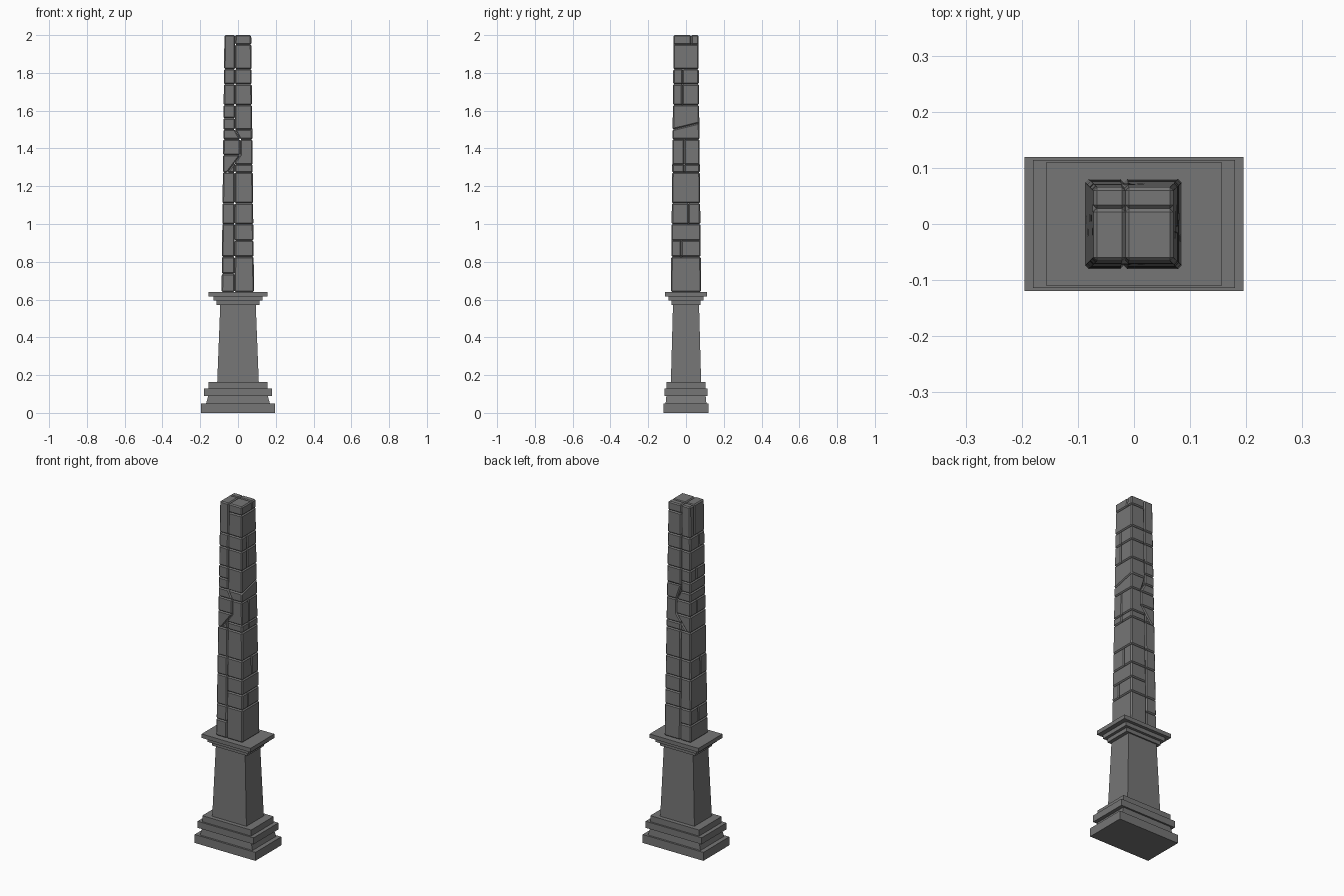
import bpy
import bmesh

cube = bpy.data.objects.get("Cube")
if cube:
    bpy.data.objects.remove(cube, do_unlink=True)

GREY = (0.18, 0.18, 0.18, 1)
stone_mat = bpy.data.materials.new("grey stone")
stone_mat.use_nodes = True
stone_mat.diffuse_color = GREY
stone_mat.node_tree.nodes["Principled BSDF"].inputs["Base Color"].default_value = GREY

SHAFT_BASE, TOP, SEAM = 0.64, 2.0, -0.2


def add_object(name, bm):
    bmesh.ops.recalc_face_normals(bm, faces=bm.faces)
    mesh = bpy.data.meshes.new(name)
    bm.to_mesh(mesh)
    bm.free()
    mesh.materials.append(stone_mat)
    obj = bpy.data.objects.new(name, mesh)
    bpy.context.collection.objects.link(obj)
    return obj


def loft(name, rings):
    """Closed solid through matching rings of points."""
    bm = bmesh.new()
    loops = [[bm.verts.new(p) for p in ring] for ring in rings]
    n = len(loops[0])
    for a, b in zip(loops, loops[1:]):
        for i in range(n):
            j = (i + 1) % n
            bm.faces.new((a[i], a[j], b[j], b[i]))
    bm.faces.new(loops[0][::-1])
    bm.faces.new(loops[-1])
    return add_object(name, bm)


def rectangle(hx, hy, z):
    return [(-hx, -hy, z), (hx, -hy, z), (hx, hy, z), (-hx, hy, z)]


def shaft_point(u, v, z):
    """Map -1..1 across the tapering shaft to a position."""
    t = (z - SHAFT_BASE) / (TOP - SHAFT_BASE)
    return (u * (0.086 - 0.015 * t) - 0.001, v * (0.080 - 0.0145 * t), z)


def stone(name, outline, splits=(), tilted=None):
    """Chamfered stones from a front outline, cut in depth at the splits."""
    cuts = [-1, *splits, 1]
    for v0, v1 in zip(cuts, cuts[1:]):
        rings = []
        for v in (v0, v1):
            rings.append([shaft_point(u, v, z + (0.0175 * (v + 1) if z == tilted else 0))
                          for u, z in outline])
        obj = loft(name, rings)
        bevel = obj.modifiers.new("chamfer", 'BEVEL')
        bevel.width = 0.006
        bevel.segments = 1


def course(name, u0, u1, z0, z1, splits=(), tilted=None):
    stone(name, [(u0, z0), (u1, z0), (u1, z1), (u0, z1)], splits, tilted)


# Moulded pedestal: half width, half depth, height
loft("pedestal", [rectangle(*r) for r in (
    (0.195, 0.119, 0), (0.195, 0.119, 0.049),
    (0.169, 0.108, 0.049), (0.158, 0.104, 0.09),
    (0.180, 0.114, 0.09), (0.180, 0.114, 0.128),
    (0.157, 0.104, 0.128), (0.157, 0.104, 0.163),
    (0.110, 0.080, 0.163), (0.094, 0.069, 0.572),
    (0.114, 0.077, 0.572), (0.114, 0.077, 0.594),
    (0.131, 0.092, 0.594), (0.131, 0.092, 0.617),
    (0.157, 0.110, 0.617), (0.157, 0.110, SHAFT_BASE))])

# Wide stone column on the left of the seam
for z0, z1, splits in ((SHAFT_BASE, 0.826, ()), (0.826, 0.913, (-0.33,)),
                       (0.913, 1.0, ()), (1.0, 1.11, (0.17,)),
                       (1.11, 1.273, ()), (1.273, 1.315, (-0.13,)),
                       (1.63, 1.74, (-0.28,)), (1.74, 1.82, (-0.28,)),
                       (1.82, 1.95, ()), (1.95, TOP, (0.42,))):
    course("wide_stone", SEAM, 1, z0, z1, splits)
course("tilted_stone", SEAM, 1, 1.5, 1.63, (), 1.5)

# Narrow stone column on the other side
for z0, z1, splits in ((SHAFT_BASE, 0.737, ()), (0.737, 0.826, (0.1,)),
                       (0.826, 1.0, ()), (1.0, 1.11, (-0.2,)),
                       (1.11, 1.273, ()), (1.5, 1.56, ()),
                       (1.56, 1.63, (0.15,)), (1.63, 1.74, ()),
                       (1.74, 1.82, (-0.2,)), (1.82, TOP, (0.42,))):
    course("narrow_stone", -1, SEAM, z0, z1, splits)

# Interlocking stones around the jagged crack
KNEE = 0.17
stone("crack_upper_stone", [(-1, 1.448), (KNEE, 1.448), (SEAM, 1.5), (-1, 1.5)])
course("crack_middle_stone", -1, KNEE, 1.365, 1.448, (0.15,))
stone("crack_lower_stone", [(-1, 1.273), (-0.7, 1.273), (KNEE, 1.365), (-1, 1.365)])
stone("crack_wedge", [(-0.7, 1.273), (SEAM, 1.273), (SEAM, 1.326)])
stone("crack_upper_block", [(KNEE, 1.448), (1, 1.448), (1, 1.5), (SEAM, 1.5)], (), 1.5)
stone("crack_lower_block", [(SEAM, 1.315), (1, 1.315), (1, 1.448), (KNEE, 1.448),
                            (KNEE, 1.365), (SEAM, 1.326)], (-0.13,))
